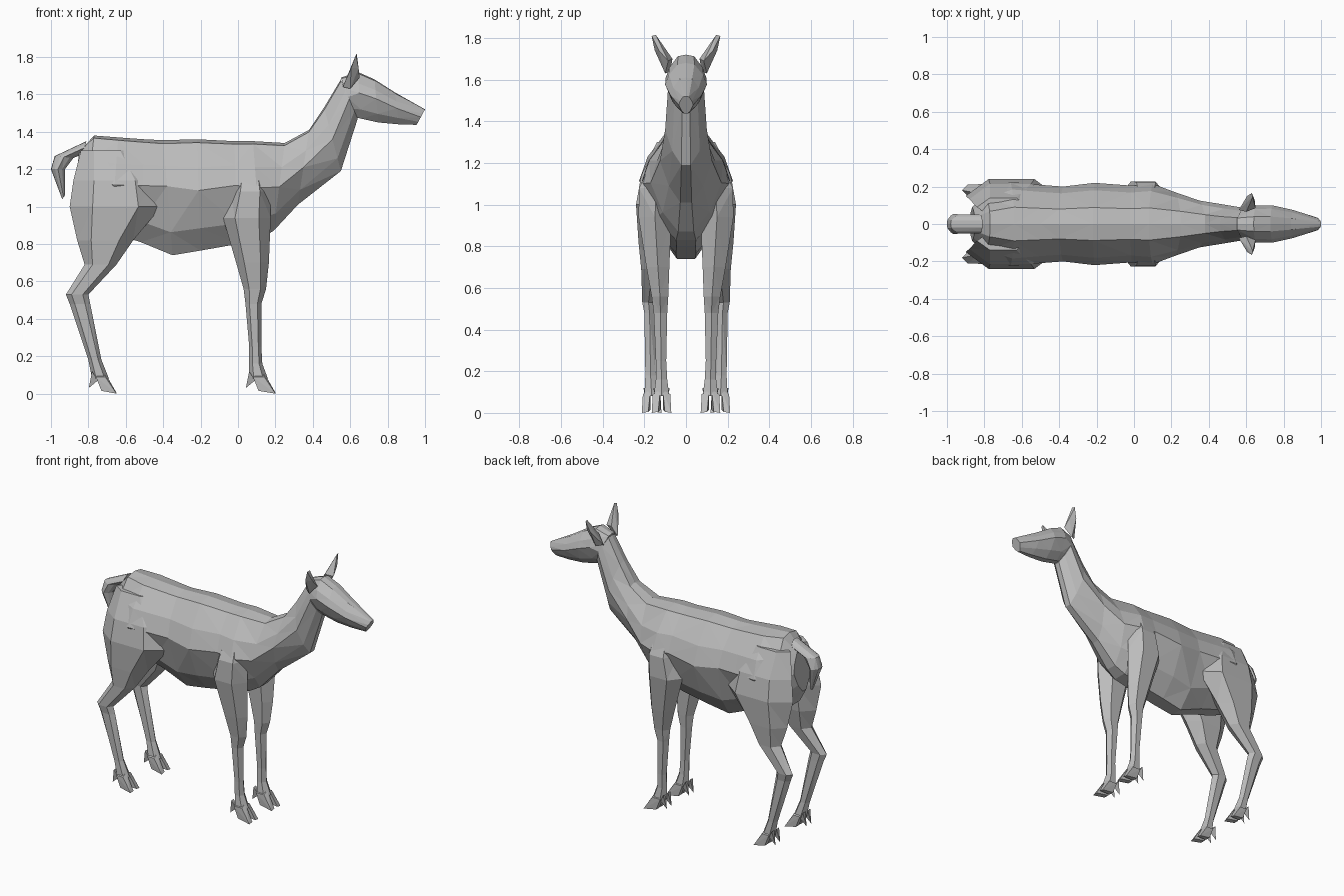
import bpy
import bmesh
from mathutils import Vector

default_cube = bpy.data.objects.get("Cube")
if default_cube:
    bpy.data.objects.remove(default_cube, do_unlink=True)

# One plain coat colour
coat = bpy.data.materials.new("warm_grey_coat")
coat.use_nodes = True
coat.diffuse_color = (0.5, 0.5, 0.5, 1)
coat.node_tree.nodes["Principled BSDF"].inputs["Base Color"].default_value = coat.diffuse_color


def finish(name, bm, mirrored=False):
    """Turn a bmesh into a flat shaded object, optionally mirrored left to right."""
    bmesh.ops.recalc_face_normals(bm, faces=bm.faces[:])
    mesh = bpy.data.meshes.new(name)
    bm.to_mesh(mesh)
    bm.free()
    mesh.materials.append(coat)
    obj = bpy.data.objects.new(name, mesh)
    bpy.context.collection.objects.link(obj)
    if mirrored:
        mirror = obj.modifiers.new("left_right", 'MIRROR')
        mirror.use_axis = (False, True, False)
        mirror.use_clip = False
        mirror.use_mirror_merge = False
    return obj


def loft(name, rings, mirrored=False):
    """Skin a list of equally sized rings with triangles and cap both ends."""
    bm = bmesh.new()
    loops = [[bm.verts.new(point) for point in ring] for ring in rings]
    for lower, upper in zip(loops, loops[1:]):
        count = len(lower)
        for i in range(count):
            j = (i + 1) % count
            bm.faces.new((lower[i], lower[j], upper[j], upper[i]))
    bm.faces.new(loops[0])
    bm.faces.new(loops[-1])
    bmesh.ops.triangulate(bm, faces=bm.faces[:], quad_method='SHORT_EDGE')
    return finish(name, bm, mirrored)


def slice_ring(station):
    """Symmetric slice between a top and a bottom point on the centre plane."""
    top_x, top_z, low_x, low_z, half_width, widest = station
    top, low = Vector((top_x, 0, top_z)), Vector((low_x, 0, low_z))
    outline = [(.03, .4), (widest * .55, .82), (widest, 1), (.8, .66), (1, .22)]
    side = [top.lerp(low, t) + Vector((0, w * half_width, 0)) for t, w in outline]
    other = [Vector((p.x, -p.y, p.z)) for p in reversed(side)]
    return [top] + side + other


def leg_ring(station):
    """Horizontal hexagon given its height and its extents."""
    z, back, front, inner, outer = station
    middle_x, middle_y = (back + front) / 2, (inner + outer) / 2
    half_x, half_y = (front - back) / 2, (outer - inner) / 2
    hexagon = [(-1, 0), (-.5, 1), (.5, 1), (1, 0), (.5, -1), (-.5, -1)]
    return [(middle_x + half_x * a, middle_y + half_y * b, z) for a, b in hexagon]


def hull(name, points, mirrored=True):
    bm = bmesh.new()
    for point in points:
        bm.verts.new(point)
    result = bmesh.ops.convex_hull(bm, input=bm.verts[:])
    unused = [v for v in result["geom_interior"] if isinstance(v, bmesh.types.BMVert)]
    bmesh.ops.delete(bm, geom=unused, context='VERTS')
    return finish(name, bm, mirrored)


# Trunk and neck: top x, top z, bottom x, bottom z, half width, widest level
trunk = [
    (-.85, 1.29, -.88, 1.02, .09, .5),
    (-.77, 1.38, -.82, .92, .17, .5),
    (-.64, 1.37, -.68, .86, .225, .5),
    (-.5, 1.36, -.52, .81, .21, .45),
    (-.4, 1.355, -.35, .74, .2, .4),
    (-.22, 1.36, -.2, .765, .22, .46),
    (-.02, 1.35, 0, .8, .205, .43),
    (.08, 1.35, .12, .83, .215, .48),
    (.25, 1.34, .19, .87, .17, .5),
    (.38, 1.41, .32, 1.01, .125, .5),
    (.46, 1.53, .55, 1.19, .1, .5),
    (.55, 1.68, .64, 1.47, .085, .5),
]
loft("trunk_and_neck", [slice_ring(s) for s in trunk])

# Head
head = [
    (.55, 1.69, .62, 1.48, .08, .5),
    (.64, 1.72, .66, 1.47, .098, .45),
    (.73, 1.68, .75, 1.45, .1, .45),
    (.84, 1.61, .86, 1.44, .075, .5),
    (1, 1.52, .955, 1.437, .035, .5),
]
loft("head", [slice_ring(s) for s in head])

# Tail
tail = [
    (-.81, 1.35, -.83, 1.28, .05, .5),
    (-.98, 1.27, -.88, 1.26, .05, .5),
    (-1, 1.2, -.925, 1.2, .055, .5),
    (-.94, 1.04, -.925, 1.06, .015, .5),
]
loft("tail", [slice_ring(s) for s in tail])

# Ears
hull("ears", [(.56, .075, 1.64), (.6, .1, 1.63), (.65, .085, 1.69), (.6, .065, 1.7),
              (.605, .15, 1.74), (.645, .13, 1.74), (.63, .165, 1.81), (.635, .145, 1.815)])

# Legs: height, back, front, inner side, outer side
hind_leg = [
    (1.3, -.84, -.56, .04, .14),
    (1.14, -.88, -.44, .05, .215),
    (1, -.9, -.41, .06, .24),
    (.82, -.86, -.56, .08, .228),
    (.69, -.82, -.65, .11, .215),
    (.53, -.92, -.8, .15, .21),
    (.48, -.9, -.79, .15, .2),
    (.18, -.8, -.73, .145, .195),
    (.08, -.78, -.69, .13, .2),
]
front_leg = [
    (1.2, -.01, .14, .05, .17),
    (1.08, -.04, .17, .06, .225),
    (.94, -.08, .175, .07, .228),
    (.7, -.01, .165, .08, .19),
    (.56, .03, .15, .085, .165),
    (.48, .04, .125, .09, .155),
    (.25, .06, .125, .095, .145),
    (.16, .06, .13, .09, .145),
    (.08, .06, .16, .08, .155),
]

for name, stations in (("hind", hind_leg), ("front", front_leg)):
    loft(name + "_legs", [leg_ring(s) for s in stations], mirrored=True)
    _, heel, toe, inner, outer = stations[-1]
    centre = (inner + outer) / 2
    for label, side in (("inner", -1), ("outer", 1)):
        # Cloven toe splaying away from the leg's centre line
        near, far = centre + side * .006, centre + side * .042
        hull(f"{name}_{label}_toes", [
            (heel + .02, near, .1), (heel + .02, far, .09), (toe - .02, near, .11),
            (toe - .02, far, .09), (heel + .05, near, .015), (heel + .05, far, .015),
            (toe + .04, near + side * .01, .005), (toe + .04, far + side * .005, 0)])
        # Dewclaw behind the toe
        claw = centre + side * .025
        hull(f"{name}_{label}_dewclaws", [
            (heel, claw - .014, .12), (heel, claw + .014, .12),
            (heel + .03, claw, .07), (heel - .018, claw, .03)])
